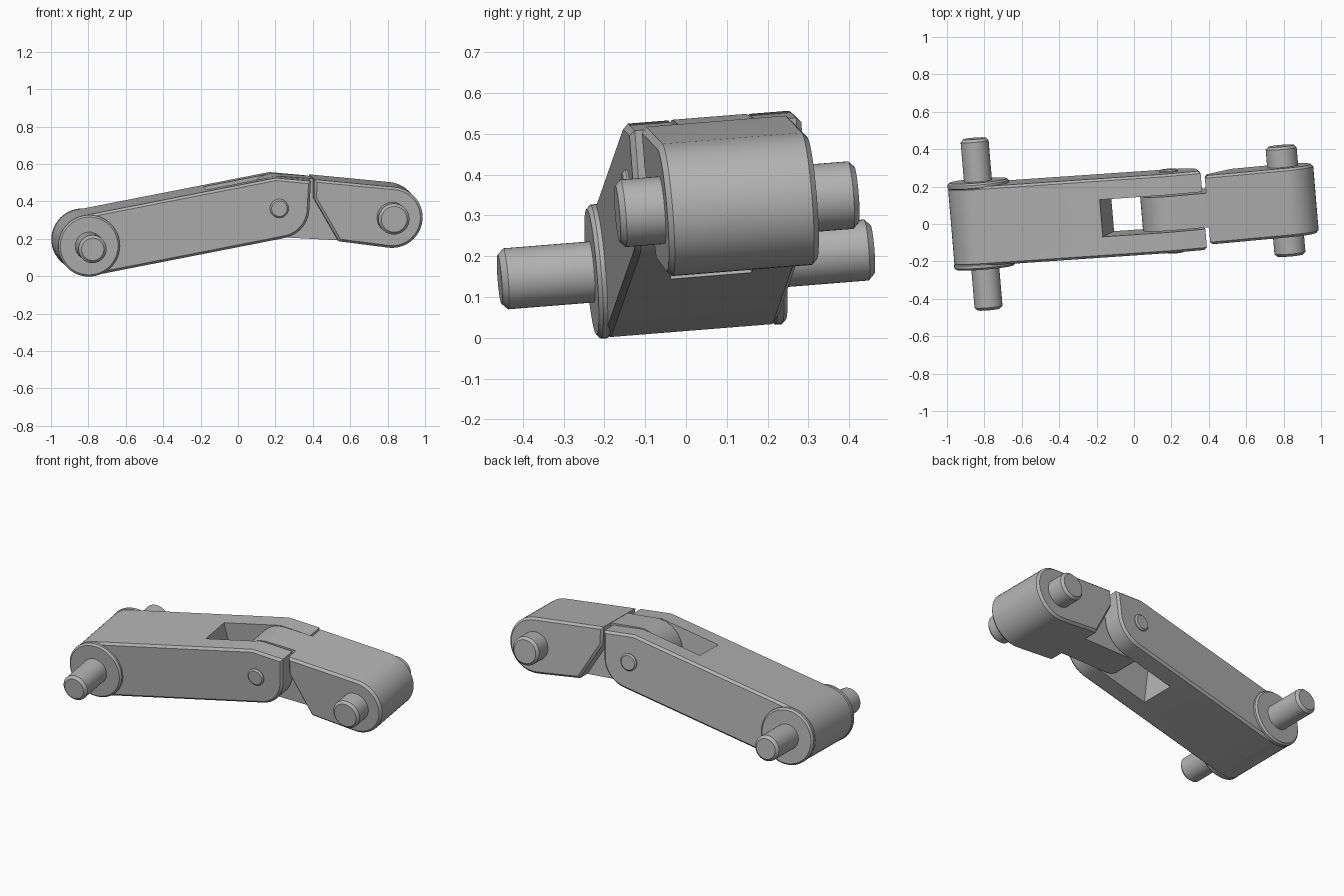
import bpy, bmesh
from math import radians, cos, sin
from mathutils import Vector, Matrix

cube = bpy.data.objects.get("Cube")
if cube:
    bpy.data.objects.remove(cube)

grey = bpy.data.materials.new("plain_grey")
grey.use_nodes = True
COLOUR = (0.45, 0.45, 0.45, 1)
grey.diffuse_color = COLOUR
grey.node_tree.nodes["Principled BSDF"].inputs["Base Color"].default_value = COLOUR

# Tilted frame: y runs along the hinge pins, origin at the long pin's middle
h = Vector((-0.084, 1, 0.08)).normalized()
u = Vector((h.y, -h.x, 0)).normalized()
w = u.cross(h)
FRAME = Matrix.Translation((-0.815, 0, 0.18)) @ Matrix((u, h, w)).transposed().to_4x4()

R = 0.163                 # radius of the rounded arm ends
PIVOT = (1.02, 0.2)
TIP = (1.63, 0.148)


def arc(centre, r, a0, a1, n=24):
    steps = [radians(a0 + (a1 - a0) * i / n) for i in range(n + 1)]
    return [(centre[0] + r * cos(a), centre[1] + r * sin(a)) for a in steps]


def prism(name, outline, half, chamfer=0.0, mid=0.0):
    """Extrude an x-z outline along the hinge axis, chamfering both rims."""
    bm = bmesh.new()
    near = [bm.verts.new((x, mid - half, z)) for x, z in outline]
    base = bm.faces.new(near)
    ext = bmesh.ops.extrude_face_region(bm, geom=[base])["geom"]
    far = [v for v in ext if isinstance(v, bmesh.types.BMVert)]
    bmesh.ops.translate(bm, verts=far, vec=(0, 2 * half, 0))
    bmesh.ops.recalc_face_normals(bm, faces=bm.faces)
    if chamfer:
        rims = [e for e in bm.edges if abs(e.verts[0].co.y - e.verts[1].co.y) < 1e-5]
        bmesh.ops.bevel(bm, geom=rims, offset=chamfer, segments=1, affect='EDGES')
    mesh = bpy.data.meshes.new(name)
    bm.to_mesh(mesh)
    bm.free()
    mesh.materials.append(grey)
    obj = bpy.data.objects.new(name, mesh)
    bpy.context.collection.objects.link(obj)
    obj.matrix_world = FRAME
    return obj


def rod(name, centre, r, half, chamfer, mid=0.0):
    return prism(name, arc(centre, r, 0, 352.5, 47), half, chamfer, mid)


parts = []

# Long forked arm
fork = prism("long_arm", arc((0, 0), R, 101, 281) + arc(PIVOT, R, -79, 0, 12)
             + [(1.19, 0.345), (1.0, 0.362)], 0.212, 0.013)
slot = prism("slot_cutter", [(0.6, 0.493), (0.74, -0.218), (1.4, -0.218), (1.4, 0.5)], 0.1)
slot.hide_render = True
slot.hide_set(True)
slot.display_type = 'WIRE'
cut = fork.modifiers.new("slot", 'BOOLEAN')
cut.operation = 'DIFFERENCE'
cut.solver = 'EXACT'
cut.object = slot
bpy.context.view_layer.objects.active = fork
fork.select_set(True)
bpy.ops.object.modifier_apply(modifier=cut.name)
bpy.data.objects.remove(slot)
parts.append(fork)

# Raised round flanges and through pin at the long arm's end
for side, y in (("front", -0.215), ("back", 0.215)):
    parts.append(rod(side + "_flange", (0, 0), R + 0.002, 0.018, 0.01, y))
parts.append(rod("long_arm_pin", (0, 0), 0.075, 0.46, 0.015))

# Hinge pin through the fork
parts.append(rod("hinge_pin", PIVOT, 0.05, 0.225, 0.008))

# Short arm with its clearance cut, and the tongue inside the fork
parts.append(prism("short_arm", [(1.21, 0.352), (1.21, 0.25), (1.345, 0.02)]
                   + arc(TIP, R, -97, 84), 0.185, 0.013))
parts.append(prism("short_arm_tongue", arc(PIVOT, R, 86, 267)
                   + [(1.37, 0.018), (1.37, 0.33), (1.21, 0.35)], 0.092))
parts.append(rod("short_arm_pin", TIP, 0.083, 0.295, 0.014))

# Smooth the round surfaces, keep the edges crisp
bpy.ops.object.select_all(action='DESELECT')
for p in parts:
    p.select_set(True)
bpy.context.view_layer.objects.active = fork
bpy.ops.object.shade_smooth_by_angle(angle=radians(25))
